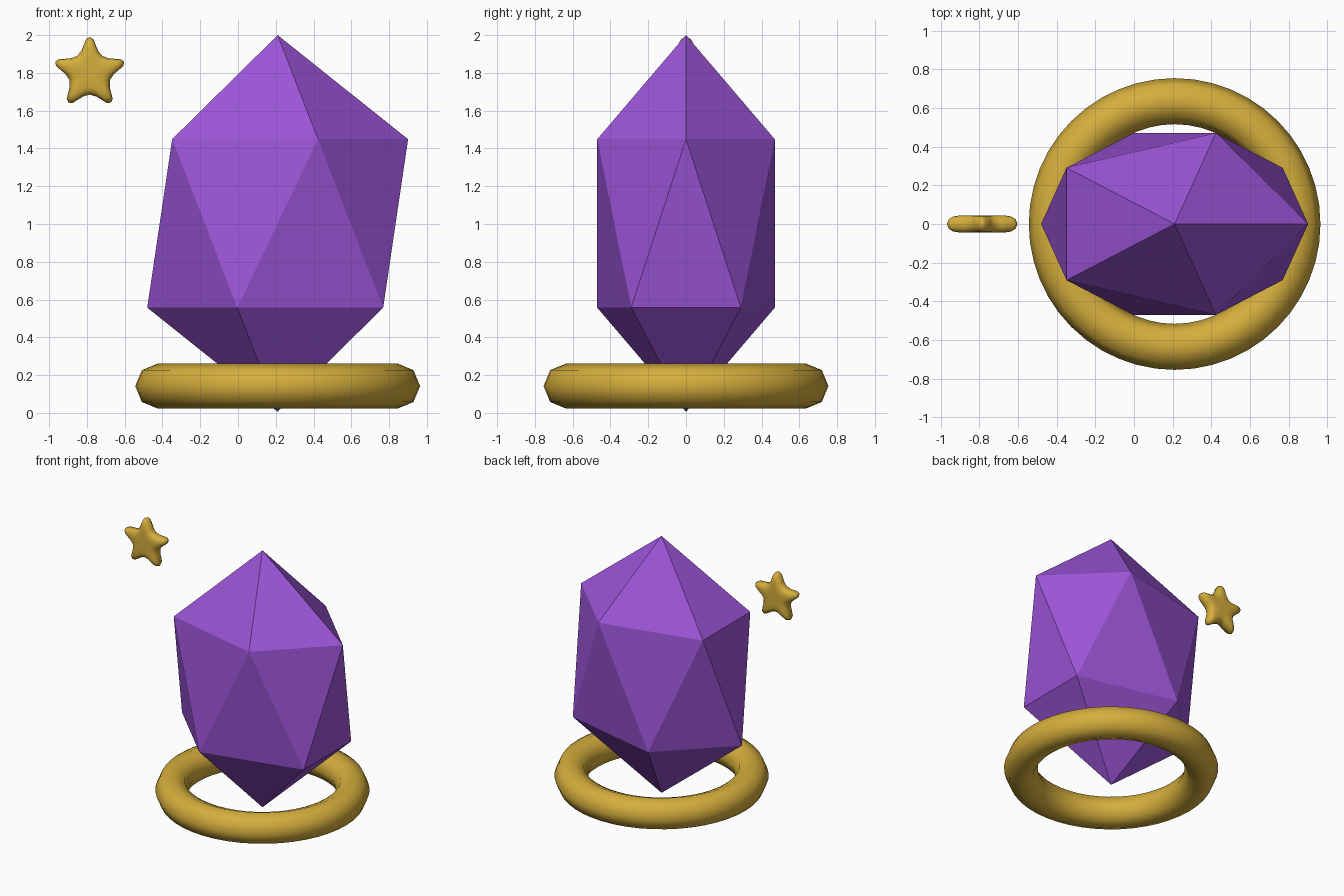
import bpy, bmesh, math

if "Cube" in bpy.data.objects:
    bpy.data.objects.remove(bpy.data.objects["Cube"])

def material(name, rgb):
    m = bpy.data.materials.new(name)
    m.diffuse_color = (*rgb, 1)
    m.use_nodes = True
    m.node_tree.nodes["Principled BSDF"].inputs["Base Color"].default_value = m.diffuse_color
    return m

gold = material("gold", (0.66, 0.42, 0.045))
purple = material("purple", (0.33, 0.09, 0.68))

CX = 0.21  # shared axis of crystal and ring

# Crystal: stretched icosahedron, flat facets
bpy.ops.mesh.primitive_ico_sphere_add(subdivisions=1, radius=1, location=(CX, 0, 1.003))
crystal = bpy.context.object
crystal.name = "crystal"
crystal.scale = (0.772, 0.5525, 0.997)
bpy.ops.object.transform_apply(location=False, rotation=False, scale=True)
crystal.data.materials.append(purple)

# Ring around the crystal's lower point
bpy.ops.mesh.primitive_torus_add(location=(CX, 0, 0.142), major_radius=0.635, minor_radius=0.119,
                                 major_segments=48, minor_segments=8)
ring = bpy.context.object
ring.name = "base_ring"
ring.data.materials.append(gold)
bpy.ops.object.shade_smooth()

# Star: soft five-armed outline, stacked in shrinking layers to a puffy shape
arm = [(-20, 0.128), (-6, 0.182), (0, 0.192), (6, 0.182), (20, 0.128), (36, 0.113)]
outline = [(math.radians(90 + 72 * k + a), r) for k in range(5) for a, r in arm]
layers = [(0.35, -0.045), (0.65, -0.044), (0.83, -0.038), (0.95, -0.024), (1, 0),
          (0.95, 0.024), (0.83, 0.038), (0.65, 0.044), (0.35, 0.045)]
bm = bmesh.new()
rows = [[bm.verts.new((s * r * math.cos(a), y, s * r * math.sin(a))) for a, r in outline]
        for s, y in layers]
n = len(outline)
for lo, hi in zip(rows, rows[1:]):
    for i in range(n):
        j = (i + 1) % n
        bm.faces.new((lo[i], lo[j], hi[j], hi[i]))
for row, y in ((rows[0], -0.045), (rows[-1], 0.045)):
    hub = bm.verts.new((0, y, 0))
    for i in range(n):
        bm.faces.new((row[i], row[(i + 1) % n], hub))
bmesh.ops.recalc_face_normals(bm, faces=bm.faces)
mesh = bpy.data.meshes.new("star")
bm.to_mesh(mesh)
bm.free()
star = bpy.data.objects.new("star", mesh)
star.location = (-0.785, 0, 1.798)
mesh.materials.append(gold)
bpy.context.collection.objects.link(star)
for p in mesh.polygons:
    p.use_smooth = True
